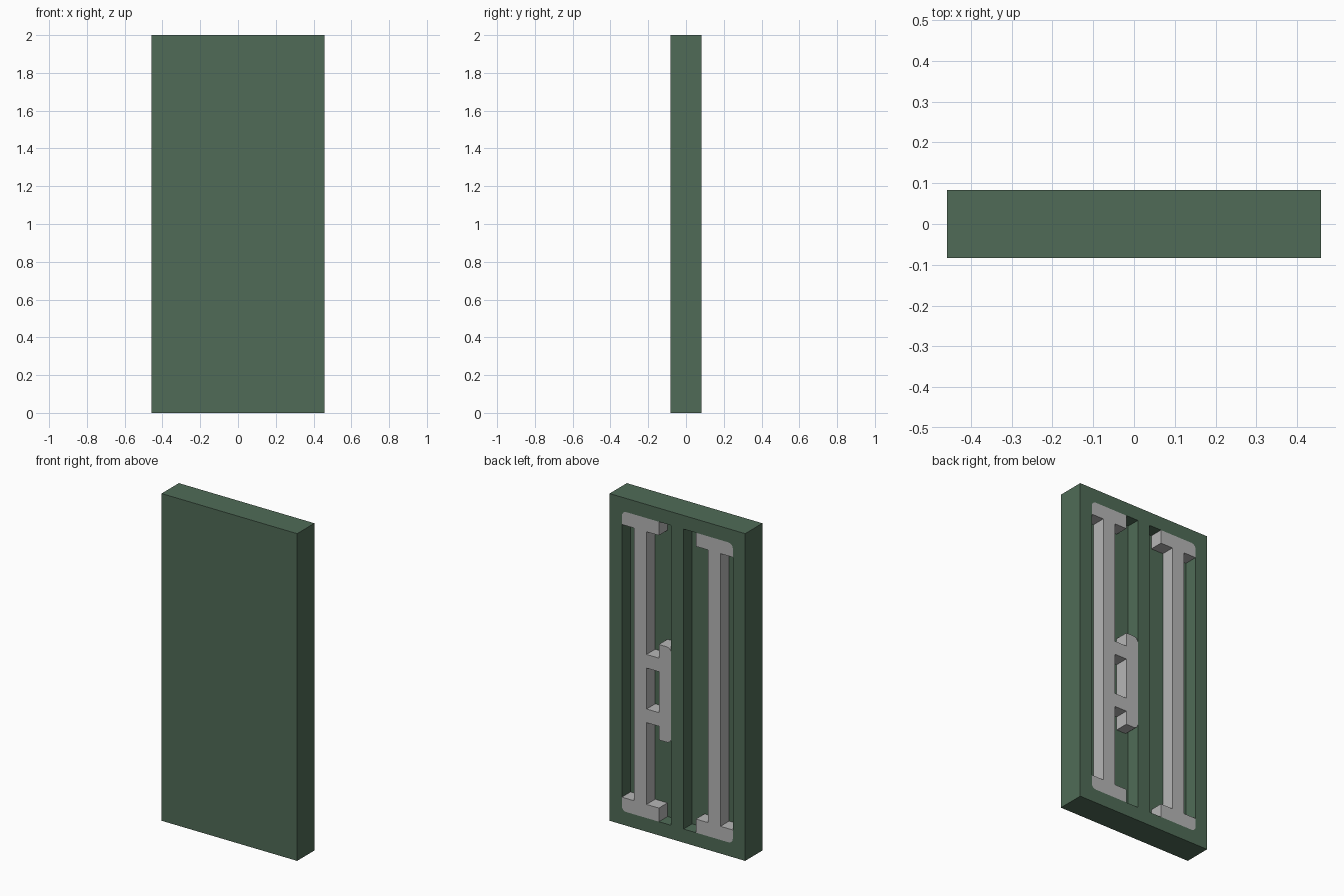
import bpy, bmesh, math

cube = bpy.data.objects.get("Cube")
if cube:
    bpy.data.objects.remove(cube, do_unlink=True)

U = 1 / 12            # layout unit: the panel is 11 wide, 24 tall, 2 deep
RADIUS = 0.03


def material(name, rgb):
    m = bpy.data.materials.new(name)
    m.use_nodes = True
    m.diffuse_color = (*rgb, 1)
    m.node_tree.nodes["Principled BSDF"].inputs["Base Color"].default_value = (*rgb, 1)
    return m


GREEN = material("dark green", (0.08, 0.148, 0.095))
GREY = material("light grey", (0.47, 0.47, 0.47))


def inside(u, v, rects):
    return any(a < u < b and c < v < d for a, b, c, d in rects)


def units(p):
    """World point to layout units, counted from the +x edge and the floor."""
    return 5.5 - p.x / U, p.z / U


def raise_faces(bm, faces, depth):
    out = bmesh.ops.extrude_face_region(bm, geom=faces)["geom"]
    verts = [g for g in out if isinstance(g, bmesh.types.BMVert)]
    bmesh.ops.translate(bm, verts=verts, vec=(0, depth, 0))
    return [g for g in out if isinstance(g, bmesh.types.BMFace)]


def relief(name, rects, y, mat, corners, raised_outside=None):
    """Extrude the union of rectangles along y; optionally raise a rim around recesses."""
    bm = bmesh.new()
    cuts = rects + (raised_outside or [])
    us = sorted({k for r in cuts for k in r[:2]})
    vs = sorted({k for r in cuts for k in r[2:]})
    for a, b in zip(us, us[1:]):
        for c, d in zip(vs, vs[1:]):
            if inside((a + b) / 2, (c + d) / 2, rects):
                bm.faces.new([bm.verts.new(((5.5 - u) * U, y, v * U))
                              for u, v in ((a, c), (b, c), (b, d), (a, d))])
    bmesh.ops.remove_doubles(bm, verts=bm.verts[:], dist=1e-4)
    top = raise_faces(bm, bm.faces[:], U)
    if raised_outside:
        rim = [f for f in top
               if not inside(*units(f.calc_center_median()), raised_outside)]
        raise_faces(bm, rim, U)
    bmesh.ops.recalc_face_normals(bm, faces=bm.faces[:])
    bmesh.ops.dissolve_limit(bm, angle_limit=math.radians(1),
                             verts=bm.verts[:], edges=bm.edges[:])

    # Round the chosen corners
    def is_corner(e):
        p, q = (v.co for v in e.verts)
        if abs(p.y - q.y) < 1e-4 or math.hypot(p.x - q.x, p.z - q.z) > 1e-4:
            return False
        return any(math.dist(units(p), c) < 0.01 for c in corners)
    edges = [e for e in bm.edges if is_corner(e)]
    bmesh.ops.bevel(bm, geom=edges, offset=RADIUS, offset_type='OFFSET',
                    segments=4, profile=0.5, affect='EDGES')

    me = bpy.data.meshes.new(name)
    bm.to_mesh(me)
    bm.free()
    me.materials.append(mat)
    ob = bpy.data.objects.new(name, me)
    bpy.context.collection.objects.link(ob)
    return ob


def mirrored(rects):
    return [(11 - b, 11 - a, c, d) for a, b, c, d in rects]


# Panel with two tall recesses in its back
recess = [(1, 5, 1, 23)]
left_ends = [(1, 1), (1, 23)]
right_ends = [(10, 1), (10, 23)]
relief("panel", [(0, 11, 0, 24)], -U, GREEN, left_ends + right_ends,
       raised_outside=recess + mirrored(recess))

# Raised bars standing in the recesses: upright with a foot and a cap
bar = [(2, 3, 1, 23), (1, 4, 1, 2), (1, 4, 22, 23)]
handle = [(4, 5, 7, 14), (3, 4, 12, 13), (3, 4, 8, 9)]
relief("left_bar_with_handle", bar + handle, 0, GREY, left_ends + [(5, 7), (5, 14)])
relief("right_bar", mirrored(bar), 0, GREY, right_ends)
